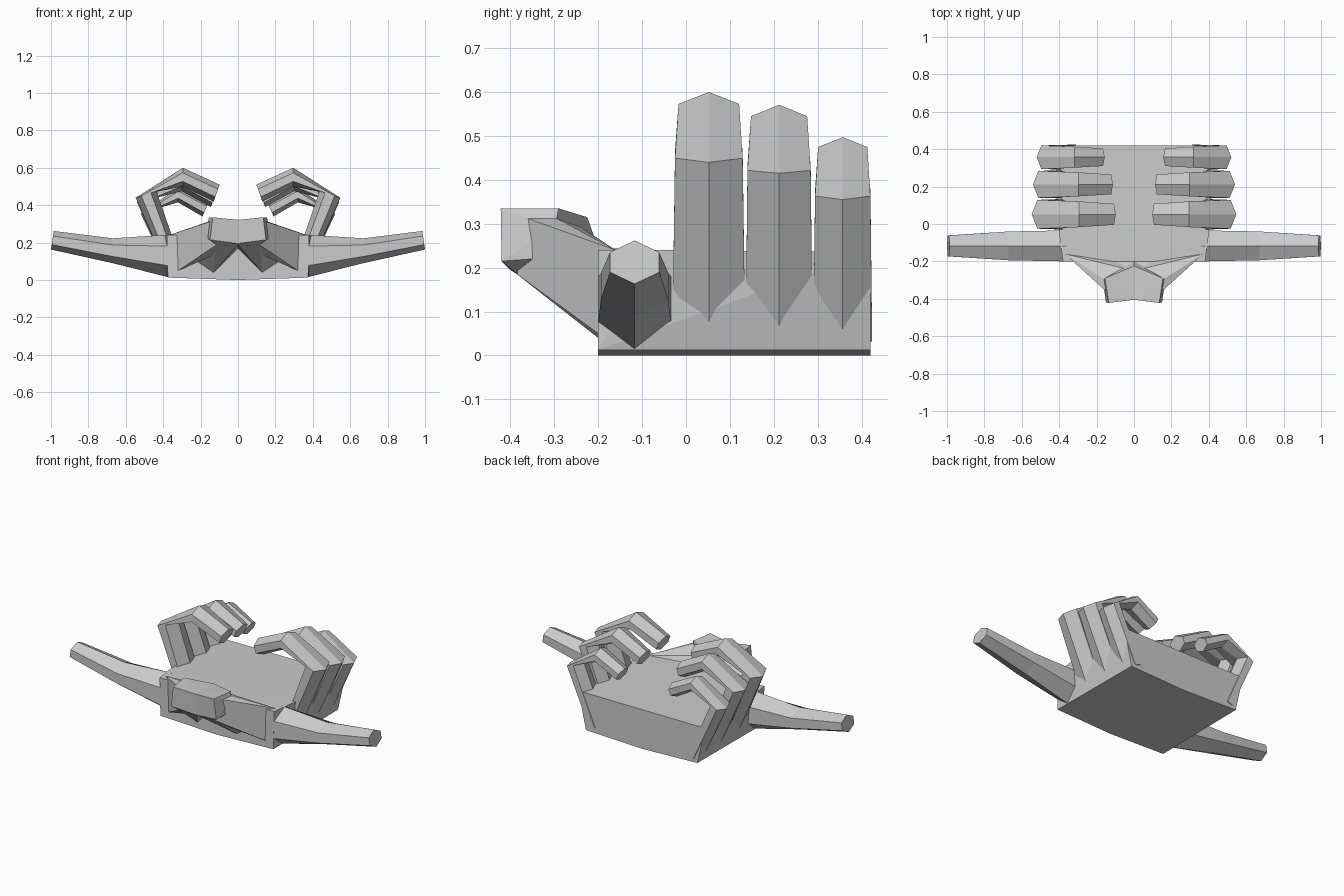
import bpy, bmesh

if "Cube" in bpy.data.objects:
    bpy.data.objects.remove(bpy.data.objects["Cube"])


def finish(name, bm):
    bmesh.ops.recalc_face_normals(bm, faces=bm.faces)
    me = bpy.data.meshes.new(name)
    bm.to_mesh(me)
    bm.free()
    ob = bpy.data.objects.new(name, me)
    bpy.context.collection.objects.link(ob)
    return ob


def both(points):
    return points + [(-x, y, z) for x, y, z in points if x > 0]


def hull(name, points):
    bm = bmesh.new()
    for p in points:
        bm.verts.new(p)
    res = bmesh.ops.convex_hull(bm, input=bm.verts)
    junk = {e for e in res["geom_interior"] + res["geom_unused"]
            if isinstance(e, bmesh.types.BMVert)}
    bmesh.ops.delete(bm, geom=list(junk), context="VERTS")
    bmesh.ops.dissolve_limit(bm, angle_limit=0.02, verts=bm.verts, edges=bm.edges)
    return finish(name, bm)


def hex_limb(name, yc, sections, side):
    """Six-sided tube; section = outer ridge (x, z), inner ridge (x, z), half width."""
    bm = bmesh.new()
    rings = []
    for ox, oz, ix, iz, w in sections:
        ring = []
        for t, s in ((0, 0), (.27, 1), (.73, 1), (1, 0), (.73, -1), (.27, -1)):
            ring.append(bm.verts.new((side * (ox + (ix - ox) * t), yc + s * w,
                                      oz + (iz - oz) * t)))
        rings.append(ring)
    for a, b in zip(rings, rings[1:]):
        for i in range(6):
            j = (i + 1) % 6
            bm.faces.new((a[i], a[j], b[j], b[i]))
    bm.faces.new(rings[0])
    bm.faces.new(rings[-1])
    return finish(name, bm)


# palm-like hull with a flared rim
hull("body", both([
    (0, -.2, 0), (0, .42, 0), (.375, -.2, .013), (.37, .42, .013),
    (.38, -.2, .24), (.40, -.05, .24), (.42, .42, .235), (0, -.2, .245), (0, .42, .235)]))

# curled fingers: centre y, base, outer knee, upper knee, tip
fingers = [
    (.052, [(.365, .025, .29, .05, .083), (.547, .44, .435, .475, .077),
            (.295, .60, .295, .50, .069), (.098, .51, .13, .42, .056)]),
    (.212, [(.365, .025, .29, .05, .076), (.54, .415, .435, .44, .072),
            (.297, .571, .30, .475, .064), (.113, .475, .145, .39, .053)]),
    (.357, [(.365, .025, .29, .05, .067), (.52, .355, .43, .385, .063),
            (.317, .497, .32, .415, .056), (.157, .415, .19, .34, .047)]),
]
for side, tag in ((1, "right"), (-1, "left")):
    for n, (yc, secs) in enumerate(fingers):
        hex_limb(f"finger_{n + 1}_{tag}", yc, secs, side)
    # straight outstretched arm
    hex_limb(f"arm_{tag}", -.117, [(.36, .243, .36, .012, .083), (.67, .223, .67, .09, .077),
                                   (.985, .262, 1.0, .163, .056)], side)
    # neck half: outer and inner wedge leading up to the head
    for part, pts in (
        ("outer", [(.37, -.16, .24), (.32, -.2, .24), (.32, -.2, .05), (.22, -.2, .10),
                   (.10, -.2, .24), (.15, -.30, .315), (.15, -.36, .312), (.14, -.345, .215),
                   (.12, -.385, .185), (0, -.25, .30), (0, -.39, .19)]),
        ("inner", [(.22, -.2, .10), (.13, -.2, .04), (0, -.2, .17), (0, -.2, .24),
                   (.12, -.385, .185), (0, -.39, .19), (0, -.25, .29), (.10, -.2, .24)]),
    ):
        hull(f"neck_{part}_{tag}", [(side * x, y, z) for x, y, z in pts])
    # head half, folded slightly along the centre line
    hull(f"head_{tag}", [(side * x, y, z) for x, y, z in [
        (0, -.225, .315), (.06, -.25, .32), (.155, -.29, .335), (.135, -.422, .335),
        (0, -.405, .322), (.165, -.30, .29), (.16, -.35, .22), (.15, -.42, .215),
        (.11, -.385, .185), (0, -.40, .195), (0, -.2, .245)]])
